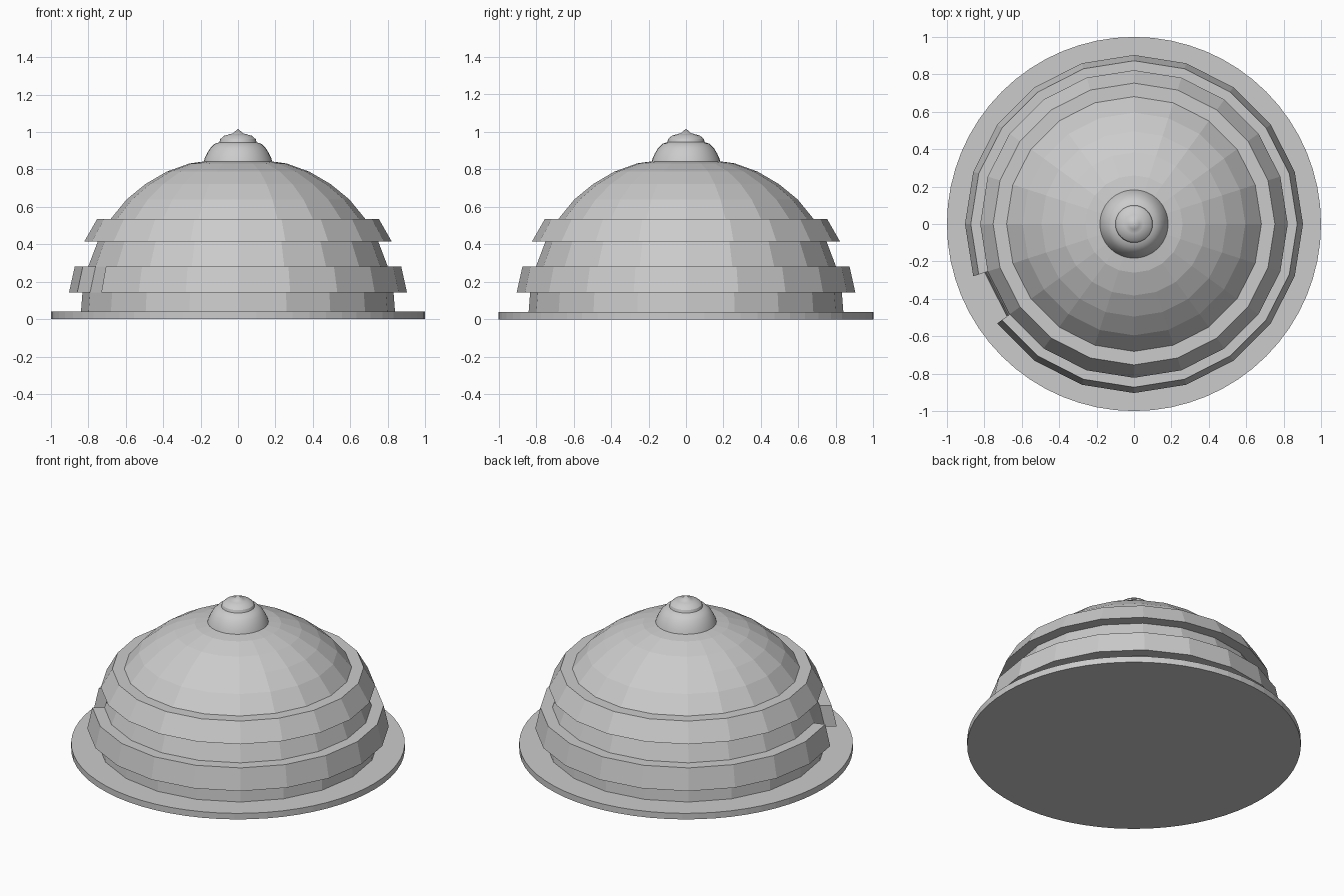
import bpy, bmesh, math

if "Cube" in bpy.data.objects:
    bpy.data.objects.remove(bpy.data.objects["Cube"])


def lathe(name, profile, sides):
    """Revolve (radius, z) points around z; a zero radius becomes a pole."""
    bm = bmesh.new()
    rings = []
    for r, z in profile:
        n = 1 if r == 0 else sides
        rings.append([bm.verts.new((r * math.cos(math.tau * i / sides),
                                    r * math.sin(math.tau * i / sides), z)) for i in range(n)])
    for a, b in zip(rings, rings[1:]):
        for i in range(sides):
            j = (i + 1) % sides
            quad = [a[i % len(a)], a[j % len(a)], b[j % len(b)], b[i % len(b)]]
            bm.faces.new(list(dict.fromkeys(quad)))
    bmesh.ops.recalc_face_normals(bm, faces=bm.faces)
    mesh = bpy.data.meshes.new(name)
    bm.to_mesh(mesh)
    bm.free()
    obj = bpy.data.objects.new(name, mesh)
    bpy.context.collection.objects.link(obj)
    return obj


# Round base plate
bpy.ops.mesh.primitive_cylinder_add(vertices=64, radius=1, depth=0.04, location=(0, 0, 0.02))
bpy.context.object.name = "base_plate"

# Faceted dome, radius stepping by 9 degrees of latitude
heights = [0.01, 0.142, 0.281, 0.414, 0.535, 0.64, 0.722, 0.788, 0.832, 0.85]
radii = [0.842 * math.cos(math.radians(9 * k)) for k in range(10)]
dome = lathe("dome", list(zip(radii, heights)) + [(0, 0.856)], 20)

# Two raised bands pulled outward; the lower one skips a single segment
bm = bmesh.new()
bm.from_mesh(dome.data)
for low, high, has_gap in ((0.142, 0.281, True), (0.414, 0.535, False)):
    band = []
    for f in bm.faces:
        c = f.calc_center_median()
        angle = math.degrees(math.atan2(c.y, c.x)) % 360
        if low < c.z < high and not (has_gap and 198 < angle < 216):
            band.append(f)
    new = bmesh.ops.extrude_face_region(bm, geom=band)["geom"]
    for v in new:
        if isinstance(v, bmesh.types.BMVert):
            r = v.co.xy.length
            v.co.x *= (r + 0.072) / r
            v.co.y *= (r + 0.072) / r
    bmesh.ops.delete(bm, geom=[f for f in band if f.is_valid], context='FACES_ONLY')
bmesh.ops.recalc_face_normals(bm, faces=bm.faces)
bm.to_mesh(dome.data)
bm.free()

# Stepped smooth finial on top
finial = lathe("finial", [(0.185, 0.835), (0.178, 0.86), (0.165, 0.887), (0.15, 0.912),
                          (0.125, 0.937), (0.1, 0.945), (0.095, 0.962), (0.075, 0.98),
                          (0.05, 0.987), (0.028, 0.993), (0, 1.017)], 32)
bpy.ops.object.select_all(action='DESELECT')
finial.select_set(True)
bpy.context.view_layer.objects.active = finial
bpy.ops.object.shade_smooth_by_angle(angle=math.radians(30))
